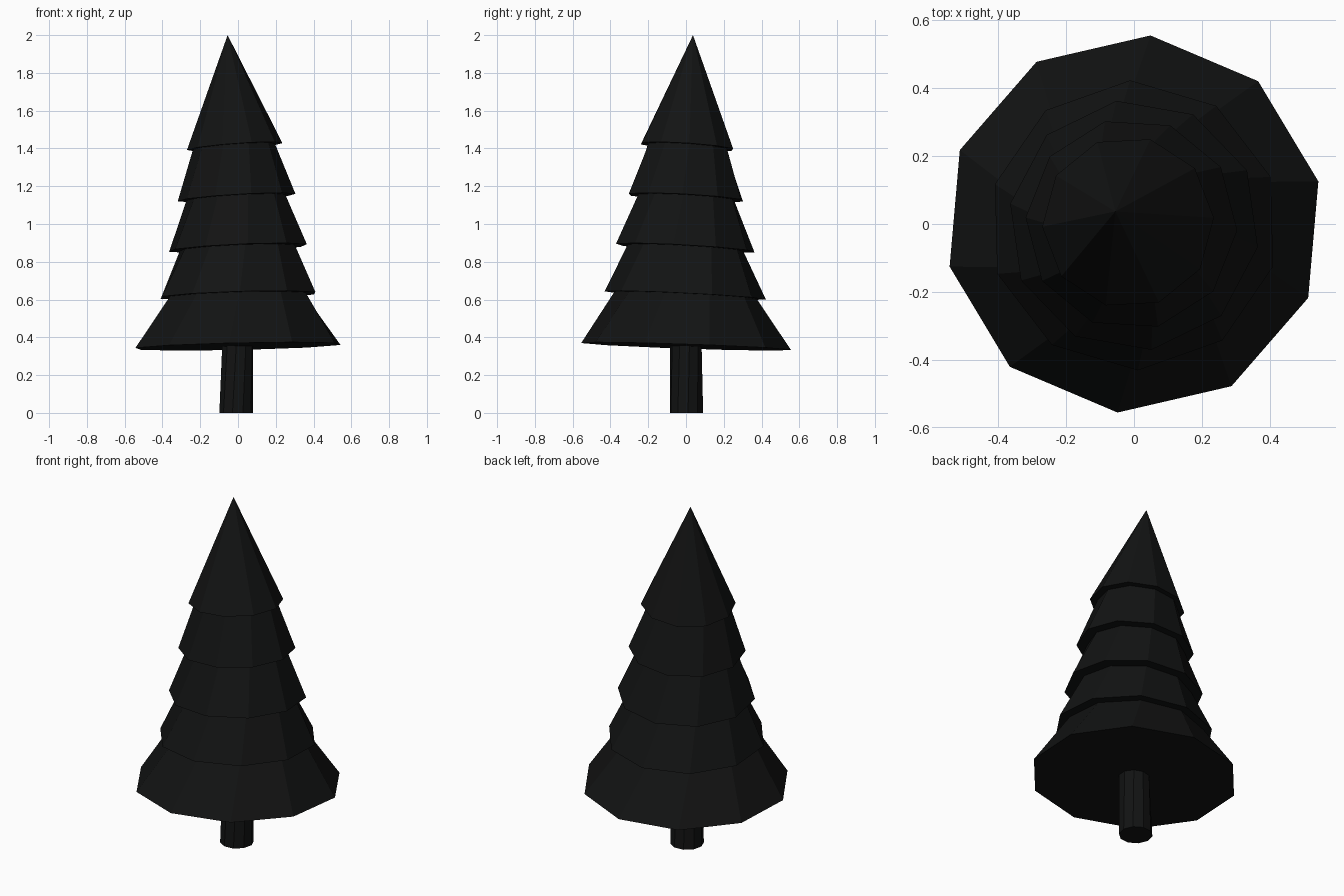
import bpy, bmesh
from math import cos, sin, radians

if "Cube" in bpy.data.objects:
    bpy.data.objects.remove(bpy.data.objects["Cube"])

SIDES = 10

mat = bpy.data.materials.new("dark_foliage")
mat.diffuse_color = (0.006, 0.0065, 0.0065, 1)
mat.use_nodes = True
mat.node_tree.nodes["Principled BSDF"].inputs["Base Color"].default_value = mat.diffuse_color


def ring(bm, center, radius, turn, slope=(0, 0)):
    """Decagon in a plane tilted by the slopes along x and y."""
    cx, cy, cz = center
    out = []
    for i in range(SIDES):
        a = radians(turn + 360 / SIDES * i)
        dx, dy = radius * cos(a), radius * sin(a)
        out.append(bm.verts.new((cx + dx, cy + dy, cz + slope[0] * dx + slope[1] * dy)))
    return out


def bridge(bm, low, high):
    for i in range(SIDES):
        j = (i + 1) % SIDES
        bm.faces.new((low[i], low[j], high[j], high[i]))


def finish(bm, name):
    bmesh.ops.recalc_face_normals(bm, faces=bm.faces)
    me = bpy.data.meshes.new(name)
    bm.to_mesh(me)
    bm.free()
    me.materials.append(mat)
    bpy.context.collection.objects.link(bpy.data.objects.new(name, me))


# Foliage levels: centre, outer radius, radius of the tier below, slopes
levels = [
    ((0.00, 0.00, 0.352), 0.557, None, (0.022, -0.034)),
    ((0.00, -0.004, 0.622), 0.427, 0.377, (0.030, -0.050)),
    ((0.00, -0.004, 0.873), 0.370, 0.309, (0.045, -0.056)),
    ((-0.0075, 0.00, 1.140), 0.312, 0.262, (0.060, -0.056)),
    ((-0.0175, 0.005, 1.410), 0.253, 0.217, (0.075, -0.066)),
]

# Bent, slightly twisted stack of five skirts ending in a point
bm = bmesh.new()
prev = None
for n, (c, r_out, r_in, slope) in enumerate(levels):
    turn = 13 + 6.5 * n
    outer = ring(bm, c, r_out, turn, slope)
    if prev is None:
        bm.faces.new(outer)
    else:
        inner = ring(bm, (c[0] - 0.004, c[1] + 0.002, c[2]), r_in, turn, slope)
        bridge(bm, prev, inner)
        bridge(bm, inner, outer)
    prev = outer
tip = bm.verts.new((-0.055, 0.037, 2.0))
for i in range(SIDES):
    bm.faces.new((prev[i], prev[(i + 1) % SIDES], tip))
finish(bm, "foliage")

# Trunk
bm = bmesh.new()
base = ring(bm, (-0.009, 0.003, 0), 0.09, 5)
top = ring(bm, (-0.002, -0.001, 0.355), 0.084, 13, (0.022, -0.034))
bm.faces.new(base)
bridge(bm, base, top)
bm.faces.new(top)
finish(bm, "trunk")
